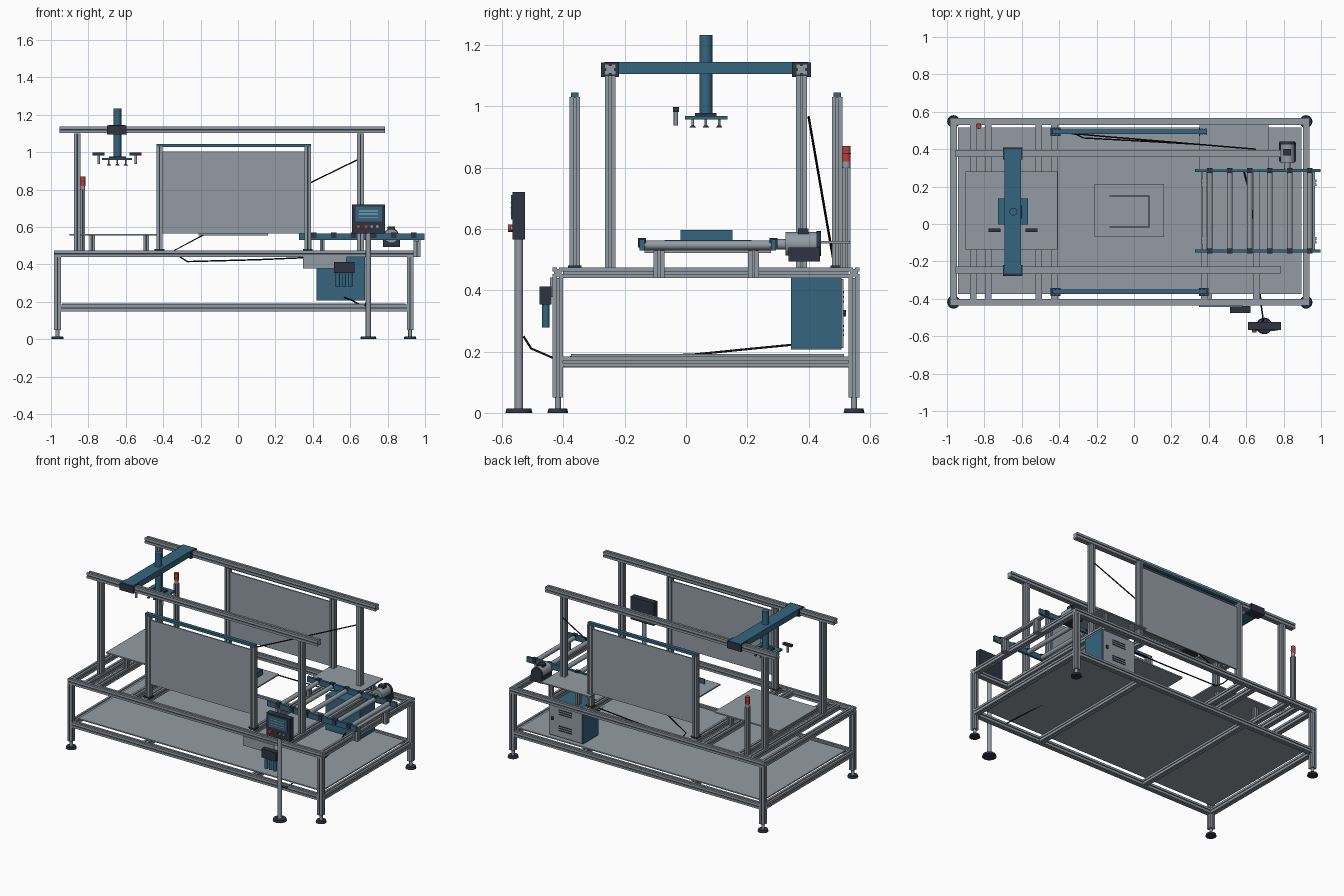
import bpy, bmesh, math
from mathutils import Vector, Matrix

if "Cube" in bpy.data.objects:
    bpy.data.objects.remove(bpy.data.objects["Cube"])


def material(name, r, g, b):
    m = bpy.data.materials.new(name)
    m.use_nodes = True
    m.diffuse_color = (r, g, b, 1)
    m.node_tree.nodes["Principled BSDF"].inputs["Base Color"].default_value = (r, g, b, 1)
    return m


GREY = material("aluminium_grey", 0.29, 0.33, 0.37)
BLUE = material("steel_blue", 0.035, 0.13, 0.21)
DARK = material("dark_slate", 0.026, 0.034, 0.053)
BLACK = material("cable_black", 0.008, 0.008, 0.01)
RED = material("signal_red", 0.5, 0.05, 0.035)
PALE = material("display_pale", 0.35, 0.52, 0.62)


def finish(name, bm, *mats):
    bmesh.ops.recalc_face_normals(bm, faces=bm.faces)
    me = bpy.data.meshes.new(name)
    bm.to_mesh(me)
    bm.free()
    for m in mats:
        me.materials.append(m)
    ob = bpy.data.objects.new(name, me)
    bpy.context.collection.objects.link(ob)
    return ob


def box(name, x, y, z, mat):
    """Box from (low, high) ranges."""
    bm = bmesh.new()
    bmesh.ops.create_cube(bm, size=1)
    for v in bm.verts:
        v.co = [r[0] if c < 0 else r[1] for c, r in zip(v.co, (x, y, z))]
    return finish(name, bm, mat)


def cylinder(name, a, b, r, mat, r2=None, sides=20):
    """Cylinder or cone between two points."""
    a, b = Vector(a), Vector(b)
    d = b - a
    bm = bmesh.new()
    bmesh.ops.create_cone(bm, cap_ends=True, segments=sides, radius1=r,
                          radius2=r if r2 is None else r2, depth=d.length)
    rot = Vector((0, 0, 1)).rotation_difference(d).to_matrix().to_4x4()
    bm.transform(Matrix.Translation((a + b) / 2) @ rot)
    for f in bm.faces:
        f.smooth = len(f.verts) == 4
    for e in bm.edges:
        e.smooth = all(len(f.verts) == 4 for f in e.link_faces)
    return finish(name, bm, mat)


def beam(name, a, b, w=0.035):
    """Slotted extrusion along one axis, dark slots on the front and back faces."""
    a, b = Vector(a), Vector(b)
    axis = max(range(3), key=lambda i: abs(b[i] - a[i]))
    u, v = [Vector([float(i == k) for i in range(3)]) for k in range(3) if k != axis]
    h, s, g = w / 2, 0.0035, 0.005
    side = [(-h, -h), (-s, -h), (-s, -h + g), (s, -h + g), (s, -h)]
    bm = bmesh.new()
    ring = []
    for q in range(4):
        c, n = round(math.cos(q * math.pi / 2)), round(math.sin(q * math.pi / 2))
        for p, r in side:
            ring.append(bm.verts.new(a + u * (p * c - r * n) + v * (p * n + r * c)))
    face = bm.faces.new(ring)
    ext = bmesh.ops.extrude_face_region(bm, geom=[face])
    bmesh.ops.translate(bm, vec=b - a, verts=[k for k in ext["geom"] if isinstance(k, bmesh.types.BMVert)])
    bmesh.ops.recalc_face_normals(bm, faces=bm.faces)
    mid = a[1]
    for f in bm.faces:
        inner = abs(abs(f.calc_center_median().y - mid) - (h - g)) < 0.0005
        if axis != 1 and abs(f.normal.y) > 0.9 and inner:
            f.material_index = 1
    return finish(name, bm, GREY, DARK)


def cable(name, pts, r=0.004):
    cu = bpy.data.curves.new(name, "CURVE")
    cu.dimensions = "3D"
    cu.bevel_depth = r
    cu.bevel_resolution = 1
    sp = cu.splines.new("POLY")
    sp.points.add(len(pts) - 1)
    for p, co in zip(sp.points, pts):
        p.co = (*co, 1)
    cu.materials.append(BLACK)
    ob = bpy.data.objects.new(name, cu)
    bpy.context.collection.objects.link(ob)


# Base frame: legs, feet, lower and upper rails
XL, XR, YF, YB = -0.965, 0.92, -0.418, 0.548
for x in (XL, XR):
    for y in (YF, YB):
        beam("frame_leg", (x, y, 0.05), (x, y, 0.44))
        cylinder("foot_pad", (x, y, 0), (x, y, 0.015), 0.034, DARK, 0.03)
        cylinder("foot_stem", (x, y, 0.015), (x, y, 0.05), 0.01, GREY)
for z in (0.167, 0.457):
    e = 0.0175 if z > 0.4 else -0.0175
    for y in (YF, YB):
        beam("long_rail", (XL - e, y, z), (XR + e, y, z))
    for x in (XL, XR):
        beam("end_rail", (x, YF + 0.0175, z), (x, YB - 0.0175, z))
for x in (-0.42, 0.4):
    beam("lower_cross_beam", (x, YF + 0.0175, 0.165), (x, YB - 0.0175, 0.165))
for x in (-0.86, -0.78, -0.51, -0.425, 0.375, 0.655):
    beam("upper_cross_beam", (x, YF + 0.0175, 0.457), (x, YB - 0.0175, 0.457))
box("lower_shelf", (-0.94, 0.895), (-0.375, 0.515), (0.184, 0.192), GREY)

# Gantry columns, rails and carriage
for y in (-0.247, 0.377):
    for x in (-0.86, 0.655):
        beam("gantry_column", (x, y, 0.474), (x, y, 1.1))
    beam("gantry_rail", (-0.955, y, 1.12), (0.785, y, 1.12), 0.037)
for y in ((-0.277, -0.218), (0.345, 0.408)):
    box("carriage_end", (-0.7, -0.595), y, (1.095, 1.143), DARK)
box("carriage_beam", (-0.692, -0.605), (-0.265, 0.4), (1.105, 1.144), BLUE)
cylinder("lift_column", (-0.645, 0.065, 0.975), (-0.645, 0.065, 1.233), 0.021, BLUE)
box("gripper_plate", (-0.727, -0.567), (-0.003, 0.135), (0.957, 0.968), BLUE)
box("gripper_mount", (-0.69, -0.6), (0.03, 0.1), (0.968, 0.978), DARK)
for x in (-0.69, -0.645, -0.6):
    for y in (0.022, 0.065, 0.108):
        cylinder("suction_stem", (x, y, 0.937), (x, y, 0.957), 0.004, GREY, sides=10)
        cylinder("suction_cup", (x, y, 0.93), (x, y, 0.937), 0.011, DARK, 0.006, 12)
for x in (-0.745, -0.547):
    box("sensor_head", (x - 0.032, x + 0.032), (-0.043, -0.023), (0.982, 0.997), DARK)
    cylinder("sensor_stem", (x, -0.033, 0.937), (x, -0.033, 0.982), 0.007, GREY, sides=12)

# Guard panels, front and back
for y in (-0.363, 0.493):
    for x in (-0.42, 0.373):
        beam("guard_post", (x, y, 0.48), (x, y, 1.03), 0.034)
        box("guard_post_base", (x - 0.026, x + 0.026), (y - 0.022, y + 0.022), (0.474, 0.481), DARK)
    box("guard_panel", (-0.405, 0.358), (y - 0.005, y + 0.005), (0.565, 1.003), GREY)
    box("guard_top_bar", (-0.437, 0.39), (y - 0.012, y + 0.012), (1.028, 1.045), BLUE)

# Infeed table on the right, side shelf and centre tray
box("infeed_table", (-0.9, -0.41), (-0.137, 0.28), (0.554, 0.563), GREY)
for x in (-0.78, -0.49):
    for y in (-0.09, 0.22):
        beam("table_leg", (x, y, 0.474), (x, y, 0.554), 0.03)
box("side_shelf", (0.35, 0.72), (0.282, 0.535), (0.552, 0.56), GREY)
for x in (0.45, 0.655):
    beam("shelf_leg", (x, 0.515, 0.474), (x, 0.515, 0.552), 0.025)
box("centre_plate", (-0.21, 0.16), (-0.07, 0.213), (0.555, 0.564), GREY)
box("tray_end_wall", (0.078, 0.084), (-0.018, 0.152), (0.564, 0.597), BLUE)
for y in (-0.018, 0.147):
    box("tray_side_wall", (-0.13, 0.08), (y, y + 0.005), (0.564, 0.597), BLUE)

# Roller conveyor on the left
rollers = [0.405 + 0.107 * i for i in range(6)]
for y in (-0.144, 0.286):
    box("conveyor_rail", (0.325, 0.997), (y - 0.008, y + 0.008), (0.53, 0.566), BLUE)
    for x in rollers:
        box("roller_bearing", (x - 0.014, x + 0.014), (y - 0.013, y + 0.013), (0.54, 0.57), DARK)
for x in rollers:
    cylinder("roller", (x, -0.136, 0.547), (x, 0.278, 0.547), 0.015, GREY)
for x, low in ((0.375, 0.474), (0.957, 0.44)):
    for y in (-0.088, 0.22):
        beam("conveyor_leg", (x, y, low), (x, y, 0.53))
    box("conveyor_tie", (x - 0.012, x + 0.012), (-0.136, 0.278), (0.522, 0.532), GREY)

# Conveyor drive motor
cylinder("motor_body", (0.82, 0.325, 0.552), (0.82, 0.43, 0.552), 0.038, GREY)
cylinder("motor_shaft", (0.82, 0.28, 0.55), (0.82, 0.33, 0.55), 0.017, GREY)
box("motor_foot", (0.775, 0.865), (0.335, 0.437), (0.494, 0.54), DARK)
box("motor_terminal", (0.8, 0.84), (0.365, 0.4), (0.58, 0.602), DARK)
cylinder("motor_fan_cover", (0.82, 0.425, 0.552), (0.82, 0.44, 0.552), 0.041, DARK)

# Signal beacon
beam("beacon_post", (-0.83, 0.523, 0.474), (-0.83, 0.523, 0.8), 0.026)
cylinder("beacon_base", (-0.83, 0.523, 0.8), (-0.83, 0.523, 0.82), 0.013, GREY)
for z in (0.82, 0.847):
    cylinder("beacon_lamp", (-0.83, 0.523, z), (-0.83, 0.523, z + 0.024), 0.014, RED)
cylinder("beacon_ring", (-0.83, 0.523, 0.844), (-0.83, 0.523, 0.847), 0.0145, DARK)

# Electrical cabinet with a vented back door
box("cabinet", (0.42, 0.68), (0.343, 0.507), (0.206, 0.442), BLUE)
box("cabinet_door", (0.425, 0.675), (0.507, 0.513), (0.212, 0.436), GREY)
for z in (0.25, 0.265, 0.28, 0.36, 0.375, 0.39):
    box("door_vent", (0.5, 0.6), (0.513, 0.515), (z, z + 0.007), DARK)
box("door_handle", (0.64, 0.655), (0.513, 0.521), (0.315, 0.336), DARK)

# Air preparation unit on the front rail
box("mounting_plate", (0.348, 0.58), (-0.443, -0.436), (0.378, 0.442), GREY)
box("air_unit_body", (0.512, 0.622), (-0.477, -0.438), (0.353, 0.412), DARK)
for x in (0.534, 0.567, 0.6):
    cylinder("air_unit_bowl", (x, -0.457, 0.278), (x, -0.457, 0.353), 0.012, BLUE, sides=14)

# Operator stand
SX, SY = 0.697, -0.545
cylinder("stand_base", (SX, SY, 0), (SX, SY, 0.015), 0.044, DARK, 0.04, 28)
cylinder("stand_post", (SX, SY, 0.015), (SX, SY, 0.57), 0.014, GREY)
box("operator_panel", (0.61, 0.787), (-0.566, -0.525), (0.566, 0.72), DARK)
box("operator_screen", (0.628, 0.77), (-0.57, -0.565), (0.63, 0.71), BLUE)
for z in (0.65, 0.667, 0.684):
    box("screen_line", (0.648, 0.748), (-0.572, -0.569), (z, z + 0.004), PALE)
cylinder("stop_button", (0.642, -0.566, 0.602), (0.642, -0.58, 0.602), 0.012, RED)
for x, m in ((0.685, RED), (0.715, GREY), (0.745, GREY)):
    cylinder("push_button", (x, -0.566, 0.602), (x, -0.573, 0.602), 0.008, m, sides=12)

# Cables
cable("gantry_cable", [(0.65, 0.4, 0.965), (-0.18, 0.47, 0.56), (-0.34, 0.485, 0.475),
                       (-0.31, 0.48, 0.44), (-0.27, 0.46, 0.415), (0.1, 0.44, 0.425), (0.45, 0.42, 0.44)])
cable("stand_cable", [(0.692, -0.53, 0.25), (0.69, -0.505, 0.21), (0.68, -0.435, 0.18),
                      (0.64, 0.02, 0.19), (0.61, 0.2, 0.208), (0.57, 0.345, 0.222)])
